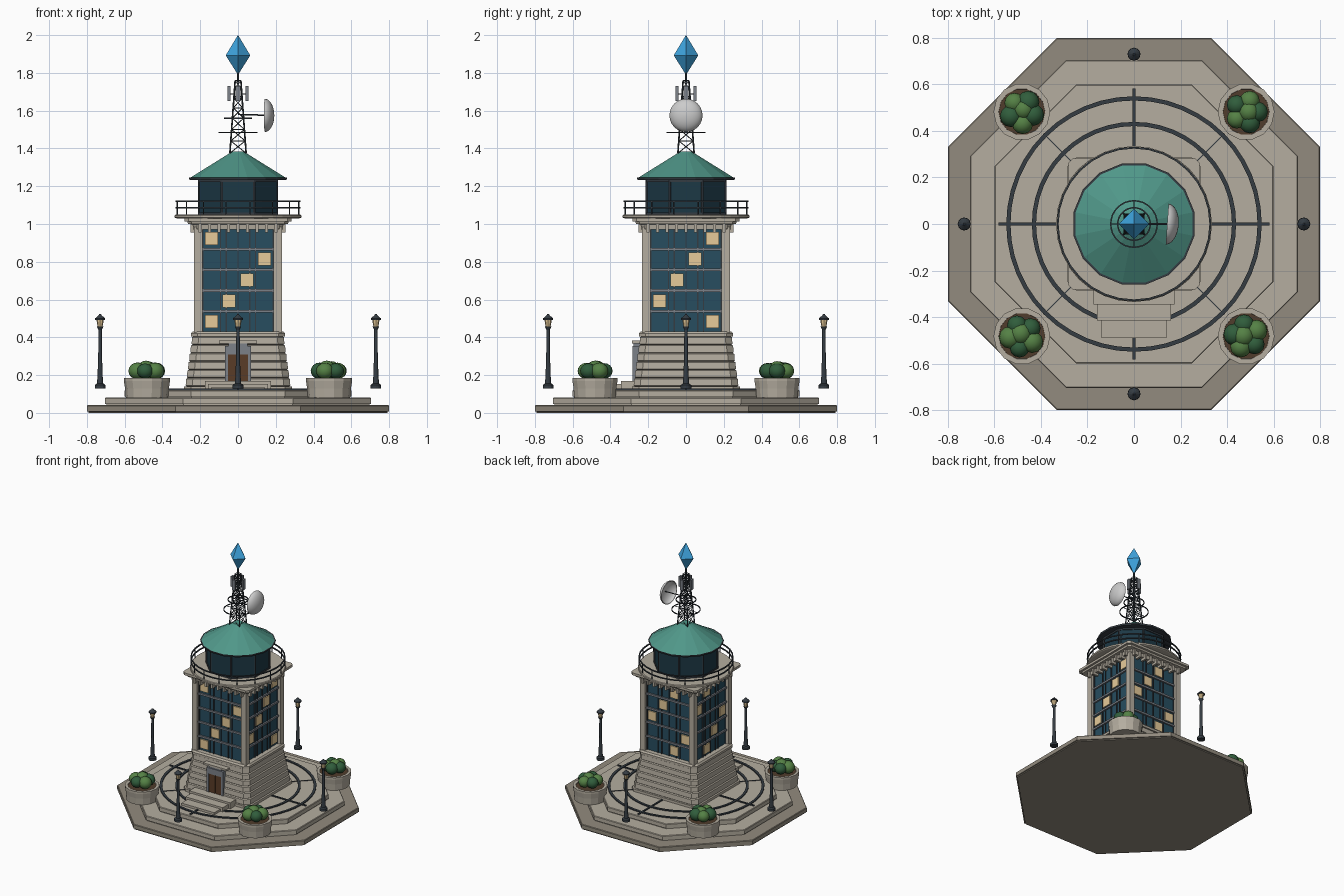
import bpy, bmesh, math, random
from mathutils import Vector, Matrix

if "Cube" in bpy.data.objects:
    bpy.data.objects.remove(bpy.data.objects["Cube"])

random.seed(4)
TAU = 2 * math.pi


def mat(name, r, g, b):
    m = bpy.data.materials.new(name)
    m.diffuse_color = (r, g, b, 1)
    m.use_nodes = True
    m.node_tree.nodes["Principled BSDF"].inputs["Base Color"].default_value = m.diffuse_color
    return m


STONE = mat("stone", 0.46, 0.42, 0.35)
DARK = mat("dark_stone", 0.29, 0.26, 0.21)
GLASS = mat("glass", 0.02, 0.075, 0.115)
NAVY = mat("lantern_glass", 0.012, 0.04, 0.06)
LIT = mat("lit_window", 0.8, 0.6, 0.32)
METAL = mat("dark_metal", 0.035, 0.045, 0.055)
STEEL = mat("steel", 0.2, 0.22, 0.25)
ROOF = mat("copper_roof", 0.08, 0.31, 0.25)
WOOD = mat("wood", 0.1, 0.045, 0.02)
SOIL = mat("soil", 0.08, 0.045, 0.025)
LEAF = mat("leaf", 0.03, 0.11, 0.045)
LEAF2 = mat("light_leaf", 0.09, 0.22, 0.06)
CRYSTAL = mat("crystal", 0.05, 0.38, 0.75)
WHITE = mat("white", 0.62, 0.63, 0.64)


def finish(name, bm, m, smooth=False):
    bmesh.ops.recalc_face_normals(bm, faces=bm.faces)
    me = bpy.data.meshes.new(name)
    bm.to_mesh(me)
    bm.free()
    me.materials.append(m)
    ob = bpy.data.objects.new(name, me)
    bpy.context.collection.objects.link(ob)
    if smooth:
        bpy.ops.object.select_all(action='DESELECT')
        ob.select_set(True)
        bpy.context.view_layer.objects.active = ob
        bpy.ops.object.shade_smooth_by_angle(angle=math.radians(40))
    return ob


def loft(bm, rows, outline, at=(0, 0, 0), closed=False):
    """Skin rows of (size, z), each an outline scaled to that size."""
    loops = [[bm.verts.new(Vector((x, y, z)) + Vector(at)) for x, y in outline(s)] for s, z in rows]
    n = len(loops[0])
    for a, b in zip(loops, loops[1:] + (loops[:1] if closed else [])):
        for i in range(n):
            bm.faces.new((a[i], a[(i + 1) % n], b[(i + 1) % n], b[i]))
    if not closed:
        bm.faces.new(loops[0])
        bm.faces.new(loops[-1])


def ngon(n, turn=0.0):
    return lambda r: [(r * math.cos(TAU * (i + turn) / n), r * math.sin(TAU * (i + turn) / n)) for i in range(n)]


def octagon(h):
    return ngon(8, 0.5)(h / math.cos(math.pi / 8))


def cut_square(c):
    return lambda h: [(h, c - h), (h, h - c), (h - c, h), (c - h, h), (-h, h - c), (-h, c - h), (c - h, -h), (h - c, -h)]


def solid(name, rows, outline, m, at=(0, 0, 0), closed=False, smooth=False):
    bm = bmesh.new()
    loft(bm, rows, outline, at, closed)
    return finish(name, bm, m, smooth)


def box(bm, x0, x1, y0, y1, z0, z1, turn=0.0):
    mx = (Matrix.Rotation(turn, 4, 'Z') @ Matrix.Translation(((x0 + x1) / 2, (y0 + y1) / 2, (z0 + z1) / 2))
          @ Matrix.Diagonal((x1 - x0, y1 - y0, z1 - z0, 1)))
    bmesh.ops.create_cube(bm, size=1, matrix=mx)


def boxes(name, items, m):
    bm = bmesh.new()
    for it in items:
        box(bm, *it)
    return finish(name, bm, m)


def rod(bm, a, b, r, n=6):
    a, b = Vector(a), Vector(b)
    d = b - a
    mx = Matrix.Translation((a + b) / 2) @ d.to_track_quat('Z', 'Y').to_matrix().to_4x4()
    bmesh.ops.create_cone(bm, cap_ends=True, segments=n, radius1=r, radius2=r, depth=d.length, matrix=mx)


def hoop(bm, r, z, w, h, n=32):
    loft(bm, [(r + w, z - h), (r + w, z + h), (r - w, z + h), (r - w, z - h)], ngon(n), closed=True)


QUARTERS = [k * math.pi / 2 for k in range(4)]

# Stepped octagonal plaza with inlaid rings and spokes
for i, (h, z) in enumerate([(0.8, 0), (0.705, 0.04), (0.6, 0.08)]):
    solid(f"plaza_tier_{i + 1}", [(h - 0.008, z), (h - 0.008, z + 0.006), (h, z + 0.008), (h, z + 0.037), (h - 0.004, z + 0.041)],
          octagon, STONE if i else DARK)
bm = bmesh.new()
for r in (0.54, 0.43):
    hoop(bm, r, 0.122, 0.009, 0.006, 48)
for t in QUARTERS:
    box(bm, 0.29, 0.583, -0.006, 0.006, 0.116, 0.128, t)
    box(bm, 0.33, 0.54, -0.002, 0.002, 0.116, 0.125, t + math.pi / 4)
finish("plaza_inlay", bm, METAL)

# Battered stone base laid in courses
rows = [(0.285, 0.12), (0.285, 0.14)]
for i in range(6):
    z, h = 0.14 + i * 0.044, 0.277 - i * 0.0062
    rows += [(h - 0.007, z), (h, z + 0.005), (h - 0.003, z + 0.04), (h - 0.009, z + 0.044)]
rows += [(0.249, 0.404), (0.249, 0.42), (0.24, 0.432)]
solid("tower_base", rows, cut_square(0.035), STONE)

# Entrance steps, door and canopy
boxes("entrance_steps", [(-w, w, y, -0.24, 0.12, z) for w, y, z in
                         [(0.14, -0.49, 0.138), (0.16, -0.415, 0.153), (0.175, -0.345, 0.168)]], STONE)
boxes("door_frame", [(-0.07, -0.052, -0.284, -0.23, 0.165, 0.35), (0.052, 0.07, -0.284, -0.23, 0.165, 0.35),
                     (-0.07, 0.07, -0.284, -0.23, 0.31, 0.355), (-0.05, 0.05, -0.278, -0.23, 0.355, 0.372)], STEEL)
boxes("door_canopy", [(-0.1, 0.1, -0.285, -0.23, 0.368, 0.382)], STONE)
boxes("door_leaves", [(-0.052, -0.002, -0.279, -0.23, 0.168, 0.31), (0.002, 0.052, -0.279, -0.23, 0.168, 0.31)], WOOD)

# Glazed shaft, same wall repeated on four sides
boxes("shaft_glass", [(-0.205, 0.205, -0.205, 0.205, 0.42, 0.99)], GLASS)
boxes("corner_pillars", [(0.188, 0.232, 0.188, 0.232, 0.425, 0.985, t) for t in QUARTERS], STONE)
boxes("floor_bands", [(-0.19, 0.19, -0.217, -0.2, 0.43 + k * 0.109 - 0.007, 0.43 + k * 0.109 + 0.007, t)
                      for t in QUARTERS for k in range(1, 5)], STEEL)
boxes("window_mullions", [(x - 0.003, x + 0.003, -0.212, -0.2, 0.43, 0.975, t)
                          for t in QUARTERS for x in (-0.186, -0.093, -0.062, 0, 0.062, 0.093, 0.186)], METAL)
boxes("lit_windows", [(x - 0.034, x + 0.034, -0.2135, -0.2, 0.449 + f * 0.11, 0.518 + f * 0.11, t)
                      for s, t in enumerate(QUARTERS) for f in range(5)
                      for x in [-0.141 + 0.094 * ((f + 3 * s) % 4)]], LIT)

# Cornice with brackets
solid("cornice", [(0.235, 0.972), (0.238, 0.998), (0.265, 1.0), (0.268, 1.012), (0.282, 1.014), (0.282, 1.032)],
      cut_square(0.02), STONE)
boxes("cornice_brackets", [(x - 0.008, x + 0.008, -0.252, -0.2, 0.955, 1.0, t) for t in QUARTERS
                           for x in [-0.2 + 0.05 * k for k in range(9)]], STONE)

# Round balcony and railing
solid("balcony_deck", [(0.325, 1.03), (0.335, 1.034), (0.335, 1.046), (0.33, 1.05)], ngon(32), STONE)
bm = bmesh.new()
for z in (1.085, 1.12):
    hoop(bm, 0.328, z, 0.004, 0.004)
for x, y in ngon(16, 0.5)(0.328):
    rod(bm, (x, y, 1.045), (x, y, 1.12), 0.004)
finish("balcony_railing", bm, METAL)

# Octagonal lantern room and conical roof
solid("lantern_room", [(0.207, 1.045), (0.207, 1.24)], octagon, NAVY)
bm = bmesh.new()
for x, y in octagon(0.207):
    rod(bm, (x, y, 1.045), (x, y, 1.24), 0.007)
loft(bm, [(0.213, 1.045), (0.213, 1.06)], octagon)
loft(bm, [(0.213, 1.222), (0.213, 1.238)], octagon)
finish("lantern_frame", bm, METAL)
solid("roof_eave", [(0.262, 1.234), (0.265, 1.246)], ngon(16, 0.5), METAL)
solid("roof", [(0.258, 1.245), (0.04, 1.378), (0.035, 1.384)], ngon(16, 0.5), ROOF)

# Lattice mast with ring antennas
bm = bmesh.new()
levels = [1.375, 1.44, 1.5, 1.56, 1.615, 1.665, 1.715, 1.76]
wid = lambda z: 0.043 + (0.015 - 0.043) * (z - 1.375) / 0.385
corner = lambda k, z: Vector(((1, -1, -1, 1)[k % 4] * wid(z), (1, 1, -1, -1)[k % 4] * wid(z), z))
for k in range(4):
    rod(bm, corner(k, 1.375), corner(k, 1.76), 0.0045)
    for a, b in zip(levels, levels[1:]):
        rod(bm, corner(k, a), corner(k + 1, b), 0.0025, 4)
        rod(bm, corner(k + 1, a), corner(k, b), 0.0025, 4)
        rod(bm, corner(k, b), corner(k + 1, b), 0.003, 4)
for r, z in ((0.1, 1.485), (0.07, 1.56)):
    hoop(bm, r, z, 0.003, 0.003)
    for t in QUARTERS:
        rod(bm, (0, 0, z), (r * math.cos(t), r * math.sin(t), z), 0.0025)
rod(bm, (0, 0, 1.75), (0, 0, 1.81), 0.006)
rod(bm, (0, 0, 1.58), (0.178, 0, 1.575), 0.004)
finish("lattice_mast", bm, METAL)
boxes("panel_antennas", [(0.041, 0.055, -0.012, 0.012, 1.65, 1.73, t) for t in QUARTERS], STEEL)
boxes("panel_brackets", [(0.015, 0.045, -0.003, 0.003, 1.685, 1.692, t) for t in QUARTERS], METAL)

# Dish bowl, hollow side towards the mast
dish = solid("dish", [(0.088 * math.sin(a), 0.05 * math.cos(a)) for a in [0.04 + 0.19 * i for i in range(9)]]
             + [(0.084 * math.sin(a), 0.045 * math.cos(a)) for a in [1.56 - 0.19 * i for i in range(9)]],
             ngon(24), WHITE, smooth=True)
dish.matrix_world = Matrix.Translation((0.142, 0, 1.575)) @ Matrix.Rotation(math.radians(90), 4, 'Y') @ Matrix.Rotation(math.radians(4), 4, 'X')

# Crystal finial
solid("crystal", [(0.0005, 1.79), (0.065, 1.893), (0.0005, 2.0)], ngon(4), CRYSTAL)

# Lamp posts on the four axes
for i, t in enumerate(QUARTERS):
    at = (0.73 * math.cos(t), 0.73 * math.sin(t), 0)
    solid(f"lamp_post_{i}", [(0.028, 0.13), (0.028, 0.148), (0.017, 0.155), (0.014, 0.19), (0.01, 0.3), (0.009, 0.44), (0.018, 0.458)],
          ngon(12), METAL, at)
    solid(f"lamp_light_{i}", [(0.013, 0.456), (0.02, 0.495)], ngon(8), LIT, at)
    solid(f"lamp_cap_{i}", [(0.027, 0.493), (0.027, 0.5), (0.01, 0.515), (0.004, 0.523)], ngon(12), METAL, at)

# Planters with shrubs on the diagonals
for i in range(4):
    at = (0.482 * (1, -1, -1, 1)[i], 0.482 * (1, 1, -1, -1)[i], 0)
    solid(f"planter_{i}", [(0.112, 0.08), (0.116, 0.13), (0.122, 0.168), (0.122, 0.184), (0.1, 0.184), (0.098, 0.165)], ngon(14), STONE, at)
    solid(f"planter_soil_{i}", [(0.1, 0.16), (0.1, 0.178)], ngon(14), SOIL, at)
    for m, name, ks in ((LEAF, "shrub_dark", (0, 2, 4)), (LEAF2, "shrub_light", (1, 3, 5))):
        bm = bmesh.new()
        for k in ks:
            a, d = TAU * k / 5 + i, (0.05 if k < 5 else 0.012)
            p = Vector(at) + Vector((d * math.cos(a), d * math.sin(a), 0.222 if k < 5 else 0.232))
            s = random.uniform(0.042, 0.049)
            bmesh.ops.create_uvsphere(bm, u_segments=12, v_segments=8, radius=s,
                                      matrix=Matrix.Translation(p) @ Matrix.Diagonal((1, 1, 0.93, 1)))
        finish(f"{name}_{i}", bm, m, True)
